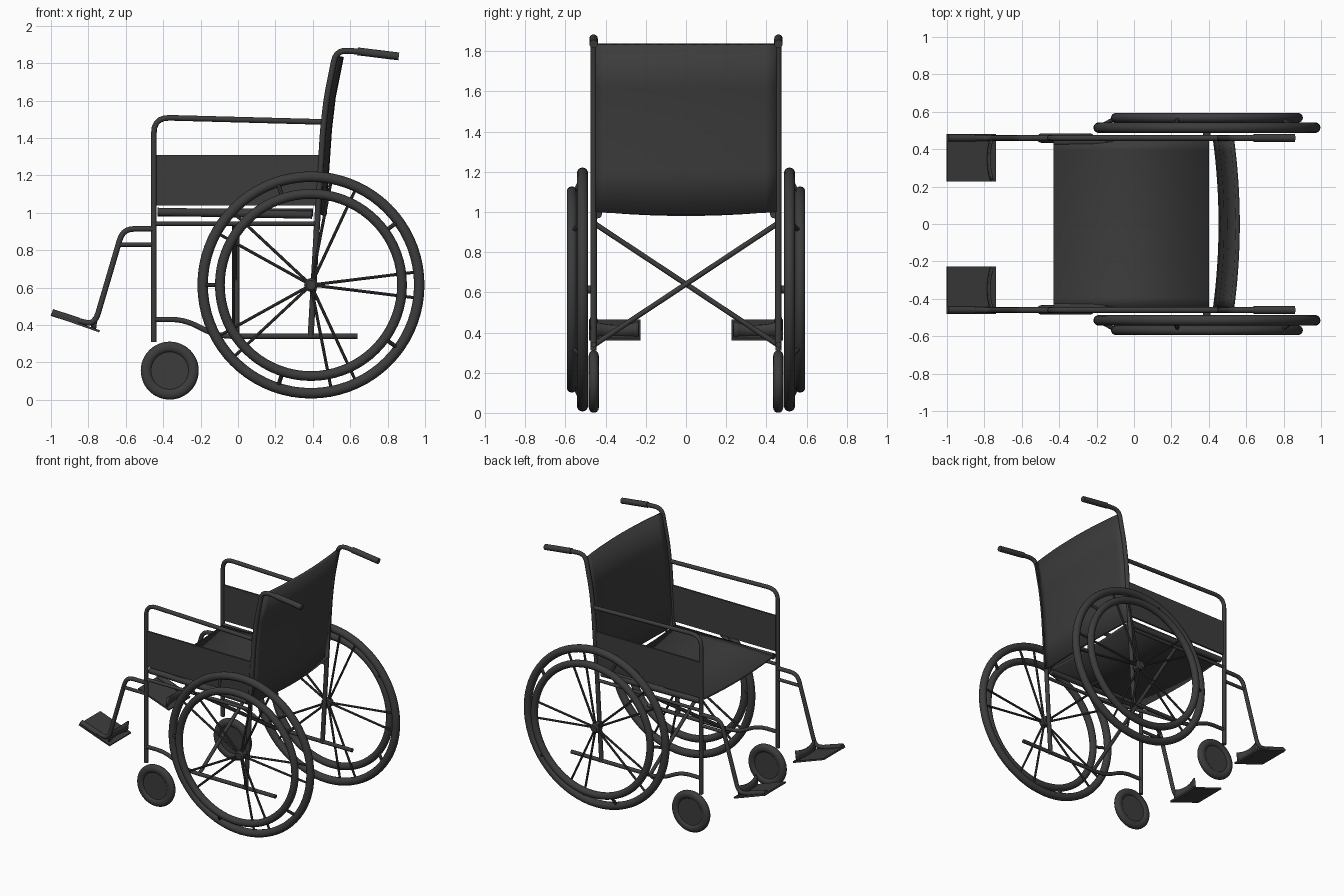
import bpy, bmesh
from math import sin, cos, pi, tau, radians
from mathutils import Vector, Matrix

if "Cube" in bpy.data.objects:
    bpy.data.objects.remove(bpy.data.objects["Cube"])

DARK = bpy.data.materials.new("dark_grey")
DARK.diffuse_color = (0.045, 0.045, 0.045, 1)
DARK.use_nodes = True
DARK.node_tree.nodes["Principled BSDF"].inputs["Base Color"].default_value = DARK.diffuse_color
SIDE = 0.46      # y of the side frames
AX, AZ = 0.39, 0.614  # big wheel axle


def finish(name, bm, mirror=True, solid=0.0):
    bmesh.ops.recalc_face_normals(bm, faces=bm.faces)
    me = bpy.data.meshes.new(name)
    bm.to_mesh(me)
    bm.free()
    ob = bpy.data.objects.new(name, me)
    bpy.context.collection.objects.link(ob)
    me.materials.append(DARK)
    if solid:
        m = ob.modifiers.new("thickness", "SOLIDIFY")
        m.thickness, m.offset = solid, 0
    if mirror:
        m = ob.modifiers.new("mirror", "MIRROR")
        m.use_axis = (False, True, False)
    bpy.ops.object.select_all(action='DESELECT')
    bpy.context.view_layer.objects.active = ob
    ob.select_set(True)
    bpy.ops.object.shade_smooth_by_angle(angle=radians(40))
    return ob


def rounded(pts, r):
    """Polyline with each inner corner replaced by a small arc."""
    pts = [Vector(p) for p in pts]
    out = [pts[0]]
    for a, b, c in zip(pts, pts[1:], pts[2:]):
        p = b + (a - b).normalized() * min(r, (a - b).length * .48)
        q = b + (c - b).normalized() * min(r, (c - b).length * .48)
        out += [p.lerp(b, t / 5).lerp(b.lerp(q, t / 5), t / 5) for t in range(6)]
    return out + [pts[-1]]


def sweep(bm, pts, rad, n=12):
    rings = []
    for i, p in enumerate(pts):
        t = (pts[min(i + 1, len(pts) - 1)] - pts[max(i - 1, 0)]).normalized()
        ref = Vector((1, 0, 0)) if abs(t.y) > .5 else Vector((0, 1, 0))
        u = t.cross(ref).normalized()
        v = t.cross(u)
        rings.append([bm.verts.new(p + rad * (u * cos(tau * k / n) + v * sin(tau * k / n)))
                      for k in range(n)])
    for a, b in zip(rings, rings[1:]):
        for k in range(n):
            bm.faces.new((a[k], a[(k + 1) % n], b[(k + 1) % n], b[k]))
    bm.faces.new(rings[0])
    bm.faces.new(rings[-1])


def tube(name, pts, rad, bend=0.06, y=SIDE):
    """Mirrored side tube from (x, z) points."""
    bm = bmesh.new()
    sweep(bm, rounded([(x, y, z) for x, z in pts], bend), rad)
    return finish(name, bm)


def lathe(name, prof, cx, cz, closed=False, steps=48):
    """Revolve (radius, y) profile round a y-parallel axle."""
    bm = bmesh.new()
    vs = [bm.verts.new((cx + r, y, cz)) for r, y in prof]
    es = [bm.edges.new(p) for p in zip(vs, vs[1:])]
    if closed:
        es.append(bm.edges.new((vs[-1], vs[0])))
    bmesh.ops.spin(bm, geom=vs + es, cent=(cx, 0, cz), axis=(0, 1, 0),
                   angle=tau, steps=steps, use_duplicate=False)
    bmesh.ops.remove_doubles(bm, verts=bm.verts, dist=1e-4)
    return finish(name, bm)


def ring(name, major, minor, y):
    prof = [(major + minor * cos(tau * k / 14), y + minor * sin(tau * k / 14)) for k in range(14)]
    lathe(name, prof, AX, AZ, True, 72)


def box(name, center, size, rot=0, mirror=True):
    bm = bmesh.new()
    bmesh.ops.create_cube(bm, size=1, matrix=Matrix.Translation(center)
                          @ Matrix.Rotation(rot, 4, 'Y') @ Matrix.Diagonal((*size, 1)))
    return finish(name, bm, mirror)


def sheet(name, rows, cols, thick, mirror=False):
    """Sheet through f(row, col) points."""
    bm = bmesh.new()
    g = [[bm.verts.new(rows[i](c)) for c in cols] for i in range(len(rows))]
    for a, b in zip(g, g[1:]):
        for k in range(len(cols) - 1):
            bm.faces.new((a[k], a[k + 1], b[k + 1], b[k]))
    return finish(name, bm, mirror, thick)


def polar(r, a, y):
    return Vector((AX + r * cos(a), y, AZ + r * sin(a)))


# big wheels: tyre, push rim, hub, spokes
ring("tyre", 0.579, 0.028, 0.515)
ring("push_rim", 0.487, 0.026, 0.568)
lathe("hub", [(0, .455), (.02, .455), (.02, .49), (.036, .495), (.036, .54), (.025, .55), (0, .55)],
      AX, AZ, steps=24)
bm = bmesh.new()
for k in range(5):
    for d in (-7, 7):
        a = radians(72 * k + d)
        sweep(bm, [polar(.02, a, .525), polar(.575, a, .515)], 0.008, 8)
    a = radians(72 * k + 180)
    sweep(bm, [polar(.49, a, .565), polar(.575, a, .52)], 0.011, 8)
finish("spokes", bm)

# front casters
half = [(0, -.013), (.1, -.013), (.105, -.02), (.12, -.026), (.138, -.024), (.15, -.016), (.155, -.006)]
prof = half + [(r, -y) for r, y in reversed(half)]
lathe("caster_wheel", [(r, y + .459) for r, y in prof], -0.365, 0.156)

# side frame tubes
tube("armrest_and_front_post", [(-.45, .31), (-.45, 1.51), (.445, 1.486)], 0.015, 0.085)
back = [(.388, .33), (.425, .98), (.455, 1.45), (.475, 1.62), (.525, 1.87), (.65, 1.862), (.85, 1.838)]
tube("back_post_and_handle", back, 0.016)
tube("handle_grip", [(.64, 1.863), (.86, 1.836)], 0.021)
tube("seat_tube", [(-.45, .942), (.425, .942)], 0.012)
tube("seat_rail", [(-.43, 1.005), (.395, .99)], 0.022, y=0.44)
tube("lower_frame", [(-.45, .43), (-.28, .43), (-.12, .34), (.64, .34)], 0.014, 0.09)
tube("footrest_hanger", [(-.45, .914), (-.615, .914), (-.765, .405), (-.85, .42), (-.99, .465)], 0.015)
tube("footrest_link", [(-.45, .83), (-.635, .83)], 0.012)
tube("footrest_sleeve", [(-.85, .42), (-.995, .467)], 0.019)

# side panels, foot plates with heel lips
box("side_panel", (0.0, SIDE, 1.175), (.88, .014, .27))
box("foot_plate", (-.87, .355, .412), (.275, .255, .012), radians(19.5))
cols = [.235 + .225 * k / 8 for k in range(9)]
bulge = lambda y: .018 * (1 - ((y - .347) / .113) ** 2)
sheet("heel_lip", [lambda y: (-.765 - bulge(y), y, .375),
                   lambda y: (-.755 - bulge(y), y, .455 - bulge(y))], cols, 0.012, True)

# folding cross brace
for s in (1, -1):
    bm = bmesh.new()
    sweep(bm, [Vector((-.012 + .006 * s, -.455 * s, .34)), Vector((-.012 + .006 * s, .455 * s, .942))], 0.013)
    finish("cross_brace", bm, False)

# fabric seat and sling back
cols = [-.45 + .9 * k / 16 for k in range(17)]
sag = lambda y: 1 - (y / .45) ** 2
sheet("seat", [lambda y, x=x: (x, y, 1.012 - .022 * sag(y)) for x in (-.43, .4)], cols, 0.02)
line = [(.433, 1.0), (.445, 1.2), (.462, 1.45), (.482, 1.62), (.525, 1.835)]
sheet("backrest", [lambda y, x=x, z=z, i=i: (x + .03 * sag(y), y, z - (.015 * sag(y) if i == 0 else 0))
                   for i, (x, z) in enumerate(line)], cols, 0.022)
